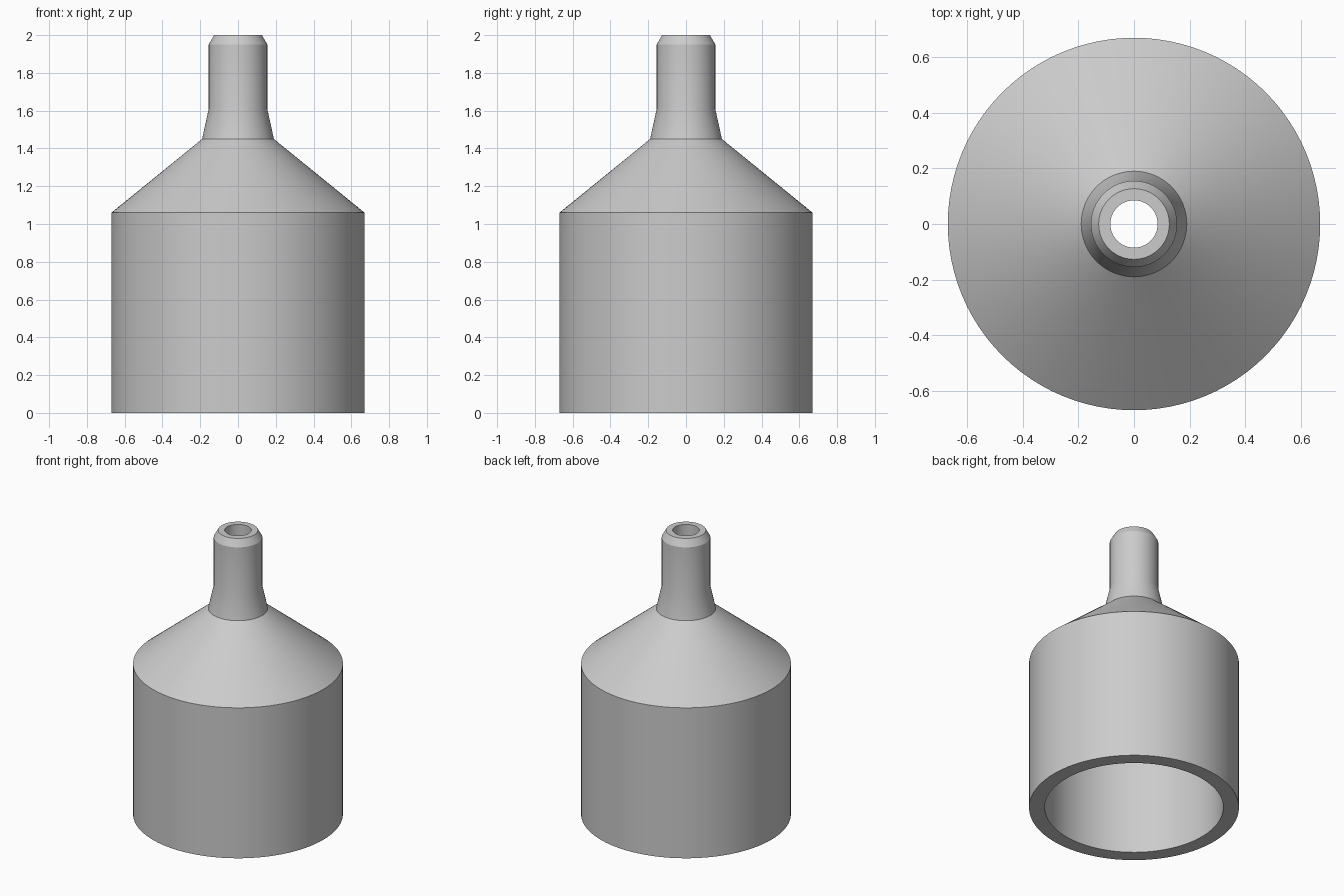
import bpy, bmesh, math
from mathutils import Vector

if "Cube" in bpy.data.objects:
    bpy.data.objects.remove(bpy.data.objects["Cube"], do_unlink=True)

SEGMENTS = 96

# Plain grey material
grey = bpy.data.materials.new("plain_grey")
grey.use_nodes = True
colour = (0.6, 0.6, 0.6, 1)
grey.diffuse_color = colour
grey.node_tree.nodes["Principled BSDF"].inputs["Base Color"].default_value = colour


def lathe(name, profile, material):
    """Spin a closed (radius, height) profile around z."""
    bm = bmesh.new()
    verts = [bm.verts.new((r, 0, z)) for r, z in profile]
    edges = [bm.edges.new((v, verts[(i + 1) % len(verts)])) for i, v in enumerate(verts)]
    bmesh.ops.spin(bm, geom=verts + edges, axis=Vector((0, 0, 1)), cent=Vector(),
                   angle=math.tau, steps=SEGMENTS, use_merge=True)
    bmesh.ops.remove_doubles(bm, verts=bm.verts, dist=1e-5)
    bmesh.ops.recalc_face_normals(bm, faces=bm.faces)
    mesh = bpy.data.meshes.new(name)
    bm.to_mesh(mesh)
    bm.free()
    mesh.materials.append(material)
    obj = bpy.data.objects.new(name, mesh)
    bpy.context.collection.objects.link(obj)
    bpy.ops.object.select_all(action="DESELECT")
    obj.select_set(True)
    bpy.context.view_layer.objects.active = obj
    bpy.ops.object.shade_smooth_by_angle(angle=math.radians(25))
    return obj


# Outside: skirt, shoulder, flared neck, chamfered tip
outer = [(0.67, 0), (0.67, 1.06), (0.19, 1.45), (0.155, 1.61), (0.155, 1.95), (0.127, 2)]
# Inside: narrow bore, funnel, wide socket
inner = [(0.085, 2), (0.085, 1.45), (0.57, 1.06), (0.57, 0)]
lathe("reducer_body", outer + inner, grey)
